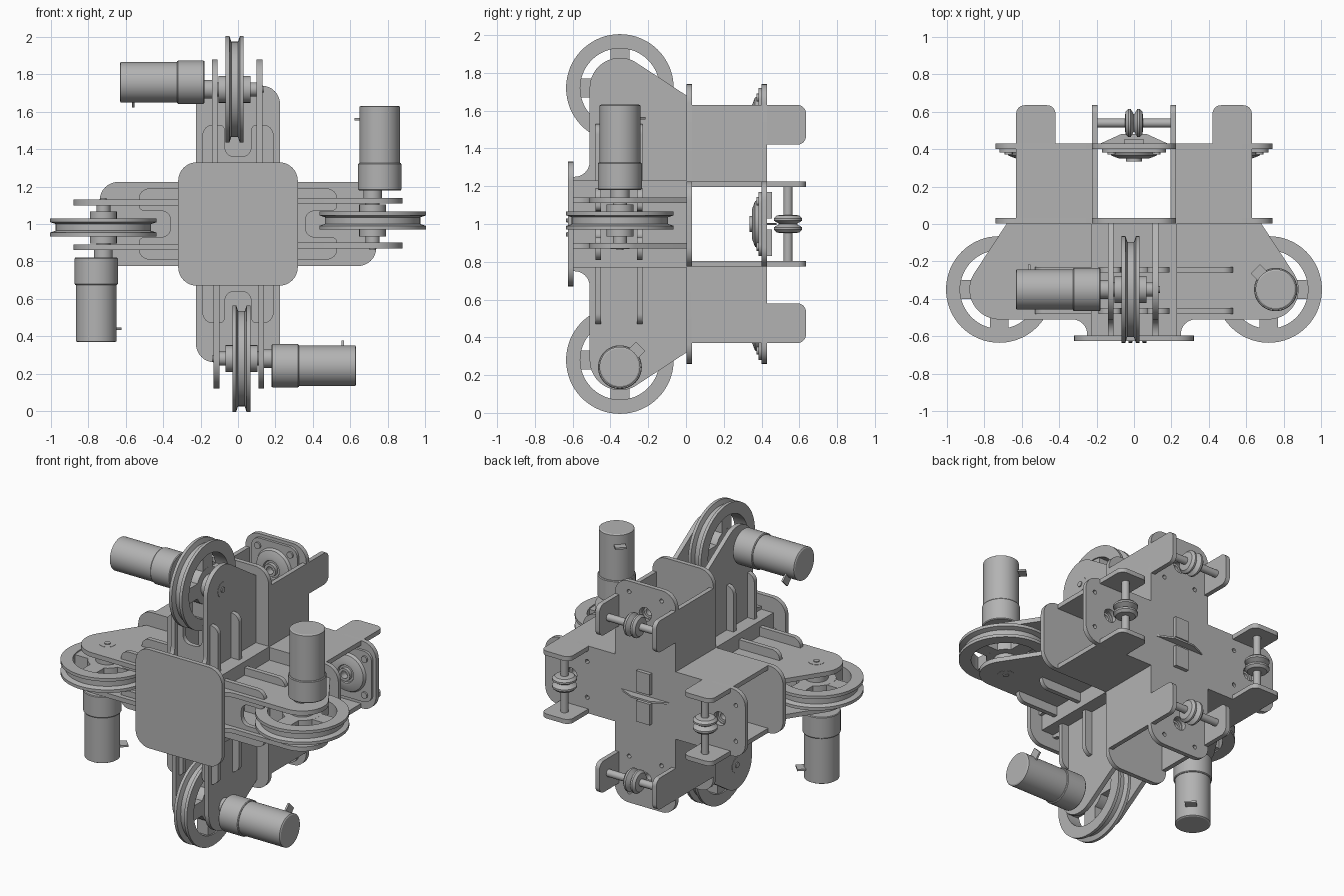
import bpy, bmesh
from math import sin, cos, pi, radians
from mathutils import Matrix, Vector

cube = bpy.data.objects.get("Cube")
if cube:
    bpy.data.objects.remove(cube, do_unlink=True)

grey = bpy.data.materials.new("mid_grey")
grey.use_nodes = True
grey.diffuse_color = (0.45, 0.45, 0.45, 1)
grey.node_tree.nodes["Principled BSDF"].inputs["Base Color"].default_value = (0.45, 0.45, 0.45, 1)

# Arm frame: X across the arm, Y depth, Z outward from the hub axis.
ACROSS = Matrix(((0, 0, 1, 0), (1, 0, 0, 0), (0, 1, 0, 0), (0, 0, 0, 1)))  # (depth, out) facing X
FACING = Matrix.Rotation(pi / 2, 4, 'X')                                   # (across, out) facing -Y
FLAT = Matrix.Identity(4)                                                  # (across, depth) facing Z
SIDES = ("top", "left", "bottom", "right")


def place(name, mesh, arms):
    """Put a mesh on the hub, once or on all four arms."""
    mesh.materials.clear()
    mesh.materials.append(grey)
    for p in mesh.polygons:
        p.use_smooth = True
    mesh.set_sharp_from_angle(angle=radians(30))
    for i in range(4 if arms else 1):
        ob = bpy.data.objects.new(f"{name}_{SIDES[i]}" if arms else name, mesh)
        bpy.context.collection.objects.link(ob)
        ob.matrix_world = Matrix.Translation((0, 0, 1)) @ Matrix.Rotation(i * pi / 2, 4, 'Y')


def rounded(points, steps=8):
    """Turn (x, y[, radius]) corners into a filleted outline."""
    out = []
    for i, p in enumerate(points):
        c = Vector(p[:2])
        r = p[2] if len(p) > 2 else 0
        if not r:
            out.append(c)
            continue
        a = (Vector(points[i - 1][:2]) - c).normalized()
        b = (Vector(points[(i + 1) % len(points)][:2]) - c).normalized()
        for k in range(steps + 1):
            w = k / steps * pi / 2
            out.append(c + a * r * (1 - sin(w)) + b * r * (1 - cos(w)))
    return out


def circle(x, y, r, n=24):
    return [Vector((x + r * cos(2 * pi * k / n), y + r * sin(2 * pi * k / n))) for k in range(n)]


def plate(name, outline, frame, pos, thick=0.03, holes=(), arms=True):
    """Flat sheet with optional holes, centred on pos along its normal."""
    cu = bpy.data.curves.new(name, 'CURVE')
    cu.dimensions, cu.fill_mode, cu.extrude = '2D', 'BOTH', thick / 2
    for pts in (rounded(outline), *holes):
        s = cu.splines.new('POLY')
        s.points.add(len(pts) - 1)
        for q, p in zip(s.points, pts):
            q.co = (p.x, p.y, 0, 1)
        s.use_cyclic_u = True
    tmp = bpy.data.objects.new(name, cu)
    bpy.context.collection.objects.link(tmp)
    bpy.context.view_layer.update()
    dg = bpy.context.evaluated_depsgraph_get()
    mesh = bpy.data.meshes.new_from_object(tmp.evaluated_get(dg))
    bpy.data.objects.remove(tmp, do_unlink=True)
    bm = bmesh.new()
    bm.from_mesh(mesh)
    bmesh.ops.remove_doubles(bm, verts=bm.verts, dist=1e-5)
    bmesh.ops.recalc_face_normals(bm, faces=bm.faces)
    bm.to_mesh(mesh)
    bm.free()
    mesh.transform(Matrix.Translation(pos) @ frame)
    place(name, mesh, arms)


def rect(x0, x1, y0, y1, r=0):
    return [(x0, y0, r), (x1, y0, r), (x1, y1, r), (x0, y1, r)]


def lathe(name, profile, frame, pos, ring=False, n=48):
    """Turned part from (height, radius) points."""
    bm = bmesh.new()
    prof = list(profile) if ring else [(profile[0][0], 0), *profile, (profile[-1][0], 0)]
    rows = [[bm.verts.new((r * cos(2 * pi * k / n), r * sin(2 * pi * k / n), h))
             for k in range(n)] for h, r in prof]
    pairs = list(zip(rows, rows[1:])) + ([(rows[-1], rows[0])] if ring else [])
    for a, b in pairs:
        for k in range(n):
            j = (k + 1) % n
            bm.faces.new((a[k], a[j], b[j], b[k]))
    bmesh.ops.remove_doubles(bm, verts=bm.verts, dist=1e-5)
    bmesh.ops.recalc_face_normals(bm, faces=bm.faces)
    mesh = bpy.data.meshes.new(name)
    bm.to_mesh(mesh)
    bm.free()
    mesh.transform(Matrix.Translation(pos) @ frame)
    place(name, mesh, True)


# Cross-shaped body plates, front and back
W, L = 0.225, 0.74
cross = [(W, W), (W, L, 0.1), (-W, L, 0.1), (-W, W), (-L, W, 0.1), (-L, -W, 0.1),
         (-W, -W), (-W, -L, 0.1), (W, -L, 0.1), (W, -W), (L, -W, 0.1), (L, W, 0.1)]
BEAR = 0.55
holes = []
for dx, dy in ((1, 0), (0, 1), (-1, 0), (0, -1)):
    holes.append(circle(dx * BEAR, dy * BEAR, 0.045))
    for a in (-0.12, 0.12):
        for b in (-0.12, 0.12):
            holes.append(circle(dx * (BEAR + a) + dy * b, dy * (BEAR + a) + dx * b, 0.014, 12))
plate("front_cross_plate", cross, FACING, (0, 0.018, 0), arms=False)
plate("back_cross_plate", cross, FACING, (0, 0.415, 0), holes=holes, arms=False)

# Front cover and the square box behind it
plate("front_cover", rect(-0.32, 0.32, -0.33, 0.33, 0.1), FACING, (0, -0.61, 0), arms=False)
plate("box_wall", rect(-0.23, 0.23, -0.595, 0.003), FLAT, (0, 0, 0.215))

# Body walls with rear tabs
wall = [(0.03, 0.2), (0.43, 0.2), (0.43, 0.42), (0.635, 0.42, 0.045),
        (0.635, 0.63, 0.045), (0.03, 0.63)]
for side, x in (("a", -0.21), ("b", 0.21)):
    plate("body_wall_" + side, wall, ACROSS, (x, 0, 0))

# Wheel arm cheeks
HY, HR = -0.35, 0.72
cheek = [(-0.595, 0), (-0.595, 0.25), (-0.51, 0.25, 0.08)]
cheek += [(HY + 0.16 * cos(radians(a)), HR + 0.16 * sin(radians(a))) for a in range(180, 55, -6)]
cheek += [(0.003, 0.68), (0.003, 0)]
for side, x in (("a", -0.125), ("b", 0.115)):
    plate("wheel_cheek_" + side, cheek, ACROSS, (x, 0, 0))

# Forked ribs through the cheeks
fork = [(-0.19, 0), (-0.19, 0.53, 0.055), (-0.07, 0.53, 0.03), (-0.07, 0.36, 0.05),
        (0.07, 0.36, 0.05), (0.07, 0.53, 0.03), (0.19, 0.53, 0.055), (0.19, 0)]
for side, y in (("front", -0.465), ("rear", -0.245)):
    plate(side + "_fork_rib", fork, FACING, (0, y, 0))

# Grooved drive wheel: rim, spokes, hub, axle
wheel = (-0.018, HY, HR)
lathe("wheel_rim", [(-0.048, 0.21), (-0.048, 0.285), (-0.028, 0.285), (-0.018, 0.255),
                    (0.018, 0.255), (0.028, 0.285), (0.048, 0.285), (0.048, 0.21)],
      ACROSS, wheel, ring=True, n=64)
for side, s in (("a", rect(-0.215, 0.215, -0.05, 0.05)), ("b", rect(-0.05, 0.05, -0.215, 0.215))):
    plate("wheel_spoke_" + side, s, ACROSS, wheel, 0.08 if side == "a" else 0.079)
lathe("wheel_hub", [(-0.085, 0.072), (-0.04, 0.072), (-0.04, 0.12), (0.04, 0.12),
                    (0.04, 0.072), (0.085, 0.072)], ACROSS, wheel)
lathe("wheel_axle", [(-0.18, 0.037), (0.1, 0.037), (0.1, 0.05), (0.132, 0.05),
                     (0.132, 0.018), (0.138, 0.018)], ACROSS, (0, HY, HR))

# Gearmotor, offset from the axle, with its terminal tab
motor = (0, HY, 0.758)
lathe("gearbox", [(-0.325, 0.112), (-0.32, 0.116), (-0.185, 0.116), (-0.18, 0.112)], ACROSS, motor)
lathe("motor_can", [(-0.632, 0.1), (-0.627, 0.108), (-0.32, 0.108)], ACROSS, motor)
lathe("motor_mount", [(-0.18, 0.05), (-0.14, 0.05)], ACROSS, (0, HY, HR))
tab_frame = ACROSS @ Matrix.Rotation(-pi / 4, 4, 'Z')
plate("motor_terminal", rect(0.1, 0.155, -0.035, 0.035), tab_frame, (-0.56, HY, 0.758), 0.012)

# Flanged bearing on the inner face of the back plate
plate("bearing_flange", rect(-0.17, 0.17, -0.17, 0.17, 0.06), FACING, (0, 0.392, BEAR), 0.018,
      holes=[circle(0, 0, 0.04)])
lathe("bearing_housing", [(0, 0.045), (0, 0.13), (0.02, 0.12), (0.035, 0.08), (0.035, 0.06),
                          (0.025, 0.055), (0.025, 0.042), (0.05, 0.042), (0.05, 0.025),
                          (0, 0.025)], FACING, (0, 0.385, BEAR), ring=True)
for i, (x, r) in enumerate(((-1, -1), (-1, 1), (1, -1), (1, 1))):
    lathe(f"flange_bolt_{i + 1}", [(0, 0.022), (0.012, 0.022)], FACING,
          (x * 0.12, 0.384, BEAR + r * 0.12), n=12)

# Rear guide roller and its shaft between the tabs
lathe("guide_shaft", [(-0.2, 0.024), (0.2, 0.024)], ACROSS, (0, 0.54, 0.52), n=24)
lathe("guide_roller", [(-0.048, 0.04), (-0.045, 0.06), (-0.03, 0.075), (-0.018, 0.075),
                       (0, 0.045), (0.018, 0.075), (0.03, 0.075), (0.045, 0.06),
                       (0.048, 0.04)], ACROSS, (0, 0.54, 0.52))

# Small fin and blocks at the middle of the back
plate("back_fin", [(-0.18, 0.43), (0.18, 0.43), (0.07, 0.48), (-0.07, 0.48)], FLAT,
      (0, 0, 0), 0.012, arms=False)
for side, z in (("upper", 0.1), ("lower", -0.1)):
    plate(side + "_back_block", rect(-0.05, 0.05, -0.07, 0.07), FACING, (0, 0.44, z), 0.03, arms=False)
